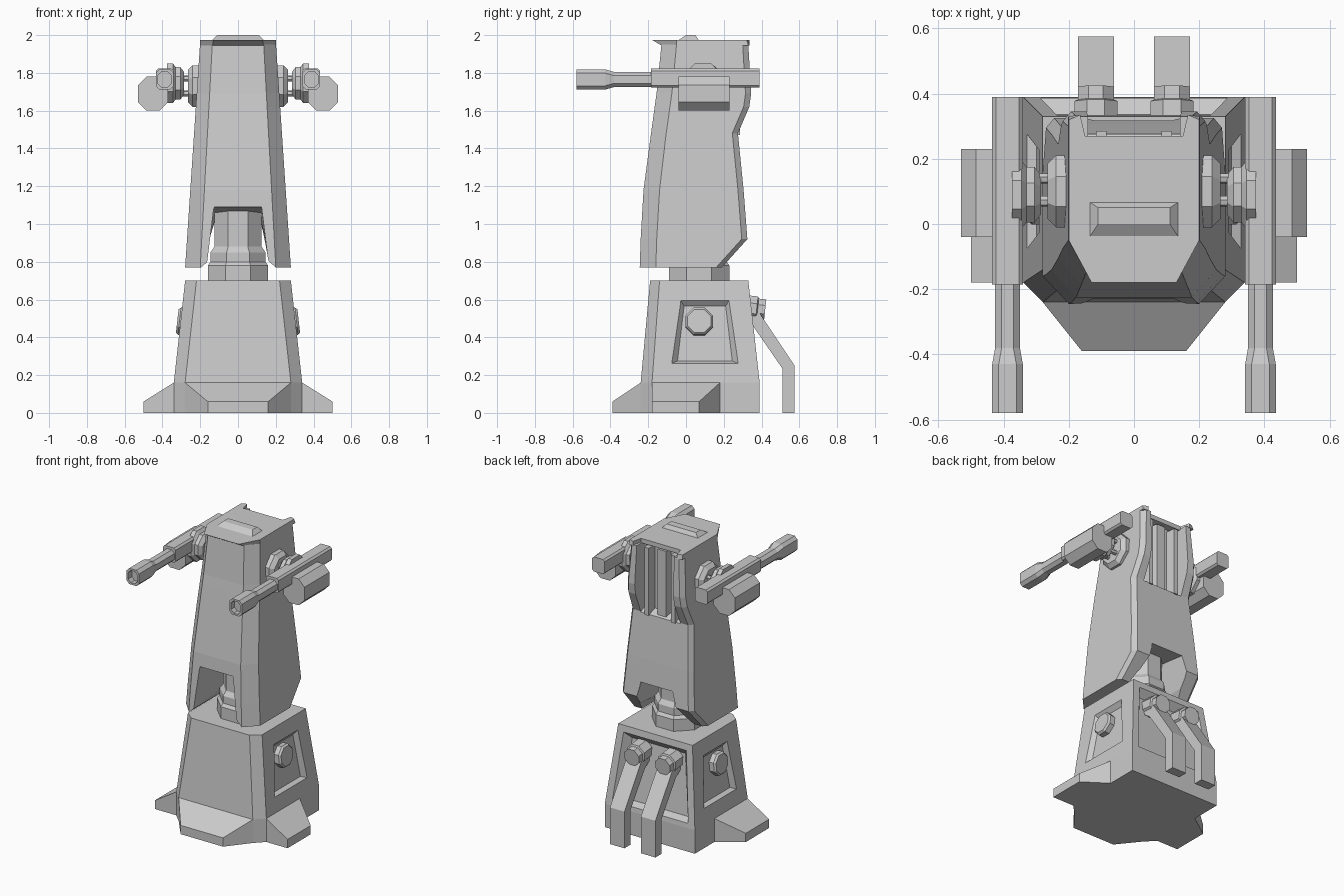
import bpy, bmesh, math
from mathutils import Vector

cube = bpy.data.objects.get("Cube")
if cube:
    bpy.data.objects.remove(cube, do_unlink=True)

grey = bpy.data.materials.new("plain_grey")
grey.use_nodes = True
COLOUR = (0.6, 0.6, 0.6, 1)
grey.diffuse_color = COLOUR
grey.node_tree.nodes["Principled BSDF"].inputs["Base Color"].default_value = COLOUR


def loft(name, rings):
    """Skin a list of equal-length point rings and cap both ends."""
    bm = bmesh.new()
    loops = [[bm.verts.new(p) for p in ring] for ring in rings]
    n = len(loops[0])
    for a, b in zip(loops, loops[1:]):
        for i in range(n):
            j = (i + 1) % n
            bm.faces.new((a[i], a[j], b[j], b[i]))
    bm.faces.new(loops[0])
    bm.faces.new(loops[-1])
    bmesh.ops.recalc_face_normals(bm, faces=bm.faces)
    mesh = bpy.data.meshes.new(name)
    bm.to_mesh(mesh)
    bm.free()
    mesh.materials.append(grey)
    obj = bpy.data.objects.new(name, mesh)
    bpy.context.collection.objects.link(obj)
    return obj


def cut(target, cutter):
    """Subtract the cutter and remove it."""
    mod = target.modifiers.new("cut", 'BOOLEAN')
    mod.operation = 'DIFFERENCE'
    mod.solver = 'EXACT'
    mod.object = cutter
    bpy.context.view_layer.objects.active = target
    bpy.ops.object.modifier_apply(modifier=mod.name)
    bpy.data.objects.remove(cutter, do_unlink=True)


def mirrored(half):
    """Close a half outline of (x, v) points by reflecting it in x."""
    return half + [(-x, v) for x, v in reversed(half)]


def flat(half, z):
    return [(x, y, z) for x, y in mirrored(half)]


def upright(half, y):
    return [(x, y, z) for x, z in mirrored(half)]


def bevel_rect(cx, cz, hw, hz, c, y):
    """Rectangle with cut corners, facing along y."""
    pts = [(hw, c - hz), (hw, hz - c), (hw - c, hz), (c - hw, hz),
           (-hw, hz - c), (-hw, c - hz), (c - hw, -hz), (hw - c, -hz)]
    return [(cx + x, y, cz + z) for x, z in pts]


def lathe(name, centre, axis, profile, sides=8):
    """Stack of regular polygons given as (radius, distance along axis)."""
    axis = Vector(axis).normalized()
    u = axis.orthogonal().normalized()
    v = axis.cross(u)
    rings = []
    for r, d in profile:
        r /= math.cos(math.pi / sides)
        angles = [(i + 0.5) * math.tau / sides for i in range(sides)]
        rings.append([Vector(centre) + axis * d + (u * math.cos(a) + v * math.sin(a)) * r
                      for a in angles])
    return loft(name, rings)


def trapezoid(ends, low, high):
    """Corner pairs (position, height) for a tapered panel."""
    (a0, a1), (b0, b1) = ends
    return [(a0, low), (a1, low), (b1, high), (b0, high)]


SIDES = (("left", 1), ("right", -1))

# Pedestal with bevelled front corners
plinth = [(0.28, -0.24), (0.34, -0.18), (0.34, 0.39)]
pedestal = loft("pedestal", [
    flat(plinth, 0), flat(plinth, 0.16),
    flat([(0.22, -0.19), (0.28, -0.14), (0.28, 0.33)], 0.70)])

# Recessed panels on the pedestal sides and back
for side, s in SIDES:
    outer = trapezoid(((-0.08, 0.28), (-0.03, 0.23)), 0.26, 0.60)
    inner = trapezoid(((-0.045, 0.245), (-0.01, 0.21)), 0.275, 0.565)
    cut(pedestal, loft("cutter", [
        [(s * (0.36 - z * 0.111 + 0.002), y, z) for y, z in outer],
        [(s * (0.36 - z * 0.111 - 0.03), y, z) for y, z in inner]]))
outer = trapezoid(((-0.29, 0.29), (-0.24, 0.24)), 0.19, 0.66)
inner = trapezoid(((-0.25, 0.25), (-0.20, 0.20)), 0.21, 0.61)
cut(pedestal, loft("cutter", [
    [(x, 0.412 - z * 0.111, z) for x, z in outer],
    [(x, 0.36 - z * 0.111, z) for x, z in inner]]))

# Sloping feet
loft("front_foot", [upright([(0.28, 0), (0.28, 0.16)], -0.24),
                    upright([(0.16, 0), (0.16, 0.06)], -0.39)])
for side, s in SIDES:
    loft(side + "_foot", [
        [(s * x, y, z) for y, z in ((-0.18, 0), (back, 0), (back, top), (-0.18, top))]
        for x, back, top in ((0.34, 0.18, 0.16), (0.50, 0.07, 0.06))])
    # Round boss in each side panel
    lathe(side + "_boss", (s * 0.26, 0.07, 0.48), (s, 0, 0.11),
          [(0.072, 0), (0.072, 0.05), (0.062, 0.062)])

# Rear pipes with capped sockets
for side, s in SIDES:
    x = s * 0.117
    path = [((0.30, 0.50), (0.30, 0.58)), ((0.355, 0.46), (0.375, 0.55)),
            ((0.51, 0.235), (0.575, 0.25)), ((0.51, 0), (0.575, 0))]
    loft(side + "_pipe", [
        [(x + dx, y, z) for dx, (y, z) in ((-0.055, a), (0.055, a), (0.055, b), (-0.055, b))]
        for a, b in path])
    lathe(side + "_pipe_cap", (x, 0.29, 0.56), (0, 1, -0.11),
          [(0.066, 0), (0.066, 0.085), (0.055, 0.09), (0.055, 0.13)])

# Neck between pedestal and tower
lathe("neck", (0, 0.07, 0.69), (0, 0, 1),
      [(0.16, 0), (0.16, 0.09), (0.145, 0.11), (0.145, 0.16), (0.125, 0.19), (0.125, 0.40)])

# Tower body: height, front y, bevel y, back y
sections = [(0.77, -0.245, -0.16, 0.19), (0.92, -0.24, -0.155, 0.325),
            (1.18, -0.225, -0.14, 0.305), (1.48, -0.185, -0.105, 0.275),
            (1.62, -0.166, -0.085, 0.335), (1.69, -0.156, -0.075, 0.345),
            (1.95, -0.13, -0.05, 0.33)]
rings = []
for z, front, bevel, back in sections:
    t = (z - 0.77) / 1.2
    wide, narrow = 0.28 - 0.08 * t, 0.20 - 0.065 * t
    rings.append(flat([(narrow, front), (wide, bevel), (wide, back - 0.03),
                       (wide - 0.025, back)], z))
tower = loft("tower", rings)

# Archway through the tower foot and slot in the upper back
cut(tower, loft("cutter", [
    upright([(0.20, 0.70), (0.20, 0.765), (0.162, 0.80), (0.125, 1.10)], -0.30),
    upright([(0.20, 0.70), (0.20, 0.765), (0.17, 0.85), (0.12, 1.01)], 0.40)]))
cut(tower, loft("cutter", [
    [(x, y, z) for x, z in mirrored([(0.15, low), (0.14, 2.0)])]
    for y, low in ((0.22, 1.50), (0.40, 1.42))]))

# Vertical ribs in the slot
for x, half, back in ((0, 0.045, 0.26), (-0.10, 0.022, 0.285), (0.10, 0.022, 0.285)):
    loft("slot_rib", [[(x + a, y, z) for a, y in
                       ((-half, 0.2), (half, 0.2), (half * 0.7, back), (-half * 0.7, back))]
                      for z in (1.47, 1.93)])

# Roof plate with front lip and rear notch, and the raised hatch
roof = [(0.13, -0.18), (0.20, -0.05), (0.20, 0.32), (0.165, 0.335), (0.15, 0.27)]
loft("roof", [flat([(0.135, -0.13), (0.202, -0.05), (0.202, 0.33), (0.165, 0.335),
                    (0.15, 0.27)], 1.945), flat(roof, 1.975)])
loft("roof_hatch", [flat([(0.14, -0.045), (0.14, 0.07)], 1.97),
                    flat([(0.11, 0.0), (0.11, 0.05)], 2.0)])

# Side weapons
for side, s in SIDES:
    # Pivot: inner disc, rods and outer disc
    lathe(side + "_inner_mount", (s * 0.18, 0.10, 1.73), (s, 0, 0),
          [(0.11, 0), (0.11, 0.06), (0.085, 0.085)])
    for dy, dz in ((-0.03, -0.04), (-0.03, 0.04), (0.04, -0.04), (0.04, 0.04)):
        lathe(side + "_rod", (s * 0.25, 0.10 + dy, 1.73 + dz), (s, 0, 0),
              [(0.014, 0), (0.014, 0.06)], 6)
    lathe(side + "_outer_mount", (s * 0.285, 0.09, 1.745), (s, 0, 0),
          [(0.06, 0), (0.085, 0.02), (0.085, 0.045), (0.105, 0.06), (0.105, 0.09)])
    # Receiver, barrel and hollow muzzle
    x = s * 0.388
    loft(side + "_receiver", [bevel_rect(x, 1.772, 0.047, 0.05, 0.012, y)
                              for y in (0.39, -0.185)])
    barrel = [(0.038, 0.04, -0.15), (0.038, 0.04, -0.38), (0.047, 0.054, -0.43),
              (0.047, 0.054, -0.58), (0.035, 0.042, -0.58), (0.035, 0.042, -0.54)]
    loft(side + "_barrel", [bevel_rect(x, 1.765, w, h, 0.02, y) for w, h, y in barrel])
    # Ammunition pod
    loft(side + "_pod", [bevel_rect(s * 0.45, 1.69, 0.08, 0.09, 0.045, y)
                         for y in (-0.04, 0.23)])
